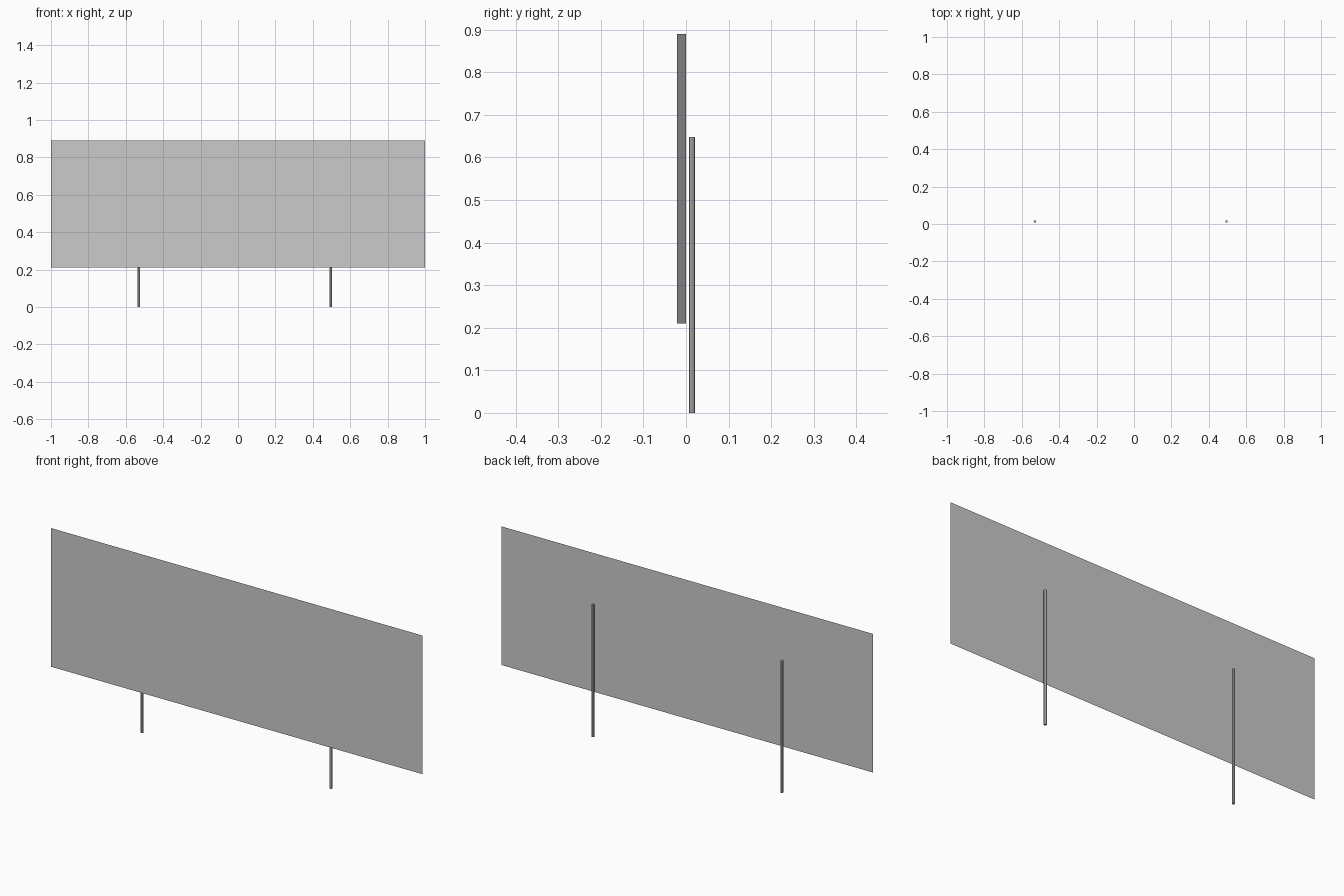
import bpy, bmesh

if "Cube" in bpy.data.objects:
    bpy.data.objects.remove(bpy.data.objects["Cube"])

# Sign panel: a single flat sheet, very slightly turned about z
LEFT_Y, RIGHT_Y = -0.021, 0.0
BOTTOM, TOP = 0.21, 0.89
bm = bmesh.new()
corners = [(-1, LEFT_Y, BOTTOM), (1, RIGHT_Y, BOTTOM),
           (1, RIGHT_Y, TOP), (-1, LEFT_Y, TOP)]
bm.faces.new([bm.verts.new(c) for c in corners])
mesh = bpy.data.meshes.new("panel")
bm.to_mesh(mesh)
bm.free()
panel = bpy.data.objects.new("panel", mesh)
bpy.context.collection.objects.link(panel)


# Thin posts standing behind the panel
def add_post(name, x, height=0.648, radius=0.0068):
    bpy.ops.mesh.primitive_cylinder_add(vertices=8, radius=radius, depth=height,
                                        location=(x, 0.0142, height / 2))
    bpy.context.object.name = name


add_post("left_post", -0.53)
add_post("right_post", 0.495)
